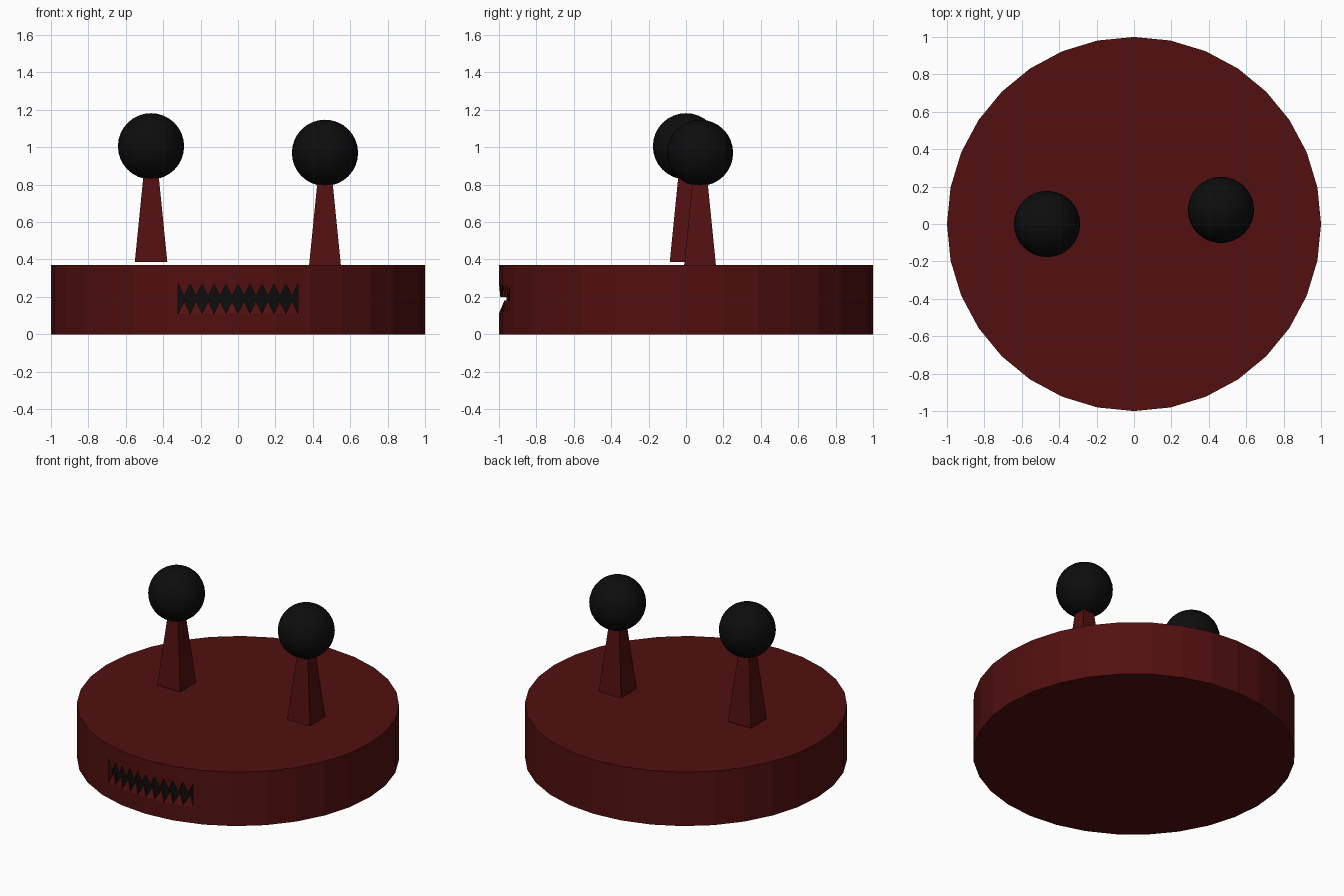
import bpy, bmesh, math

if "Cube" in bpy.data.objects:
    bpy.data.objects.remove(bpy.data.objects["Cube"])

def material(name, rgb):
    m = bpy.data.materials.new(name)
    m.diffuse_color = (*rgb, 1)
    m.use_nodes = True
    m.node_tree.nodes["Principled BSDF"].inputs["Base Color"].default_value = m.diffuse_color
    return m

RED = material("dark_red", (0.085, 0.005, 0.005))
BLACK = material("black", (0.004, 0.004, 0.004))

def finish(name, bm, mat):
    bmesh.ops.recalc_face_normals(bm, faces=bm.faces[:])
    mesh = bpy.data.meshes.new(name)
    bm.to_mesh(mesh)
    bm.free()
    mesh.materials.append(mat)
    obj = bpy.data.objects.new(name, mesh)
    bpy.context.collection.objects.link(obj)
    return obj

def prism(bm, near, far):
    """Join two matching loops of points into a closed solid."""
    a = [bm.verts.new(p) for p in near]
    b = [bm.verts.new(p) for p in far]
    n = len(a)
    bm.faces.new(a)
    bm.faces.new(b[::-1])
    for i in range(n):
        j = (i + 1) % n
        bm.faces.new((a[i], a[j], b[j], b[i]))

HEIGHT, SIDES = 0.37, 32
MX, Z0, Z1 = 0.32, 0.11, 0.27      # mouth half width, bottom, top
DEPTH = 0.045

# corners of the disc, used to follow its faceted front
ring = [(math.cos(2 * math.pi * i / SIDES), math.sin(2 * math.pi * i / SIDES))
        for i in range(SIDES)]
front = sorted(p for p in ring if p[1] < -0.5)

def surf(x):
    for (xa, ya), (xb, yb) in zip(front, front[1:]):
        if xa <= x <= xb:
            return ya + (yb - ya) * (x - xa) / (xb - xa)

def mouth_slab(name, half, z0, z1, y_front, back, mat):
    xs = [-half] + [p[0] for p in front if abs(p[0]) < half - 0.01] + [half]
    line = [(x, surf(x) + back) for x in xs]
    line += [(x, y_front(x)) for x in xs[::-1]]
    bm = bmesh.new()
    prism(bm, [(x, y, z0) for x, y in line], [(x, y, z1) for x, y in line])
    return finish(name, bm, mat)

# disc body with a shallow mouth recess
bm = bmesh.new()
prism(bm, [(x, y, 0) for x, y in ring], [(x, y, HEIGHT) for x, y in ring])
body = finish("disc_body", bm, RED)
cutter = mouth_slab("mouth_cutter", MX, Z0, Z1, lambda x: -1.1, DEPTH, RED)
cutter.hide_render = True
mod = body.modifiers.new("mouth", 'BOOLEAN')
mod.operation, mod.solver, mod.object = 'DIFFERENCE', 'EXACT', cutter
bpy.context.view_layer.objects.active = body
bpy.ops.object.modifier_apply(modifier=mod.name)
bpy.data.objects.remove(cutter)

# black lining at the back of the mouth
mouth_slab("mouth_lining", MX + 0.005, Z0 - 0.005, Z1 + 0.005,
           lambda x: surf(x) + DEPTH - 0.004, DEPTH + 0.01, BLACK)

# two rows of pointed teeth; the lower row leans inwards
def teeth(name, base_z, tip_z, lean, count=10):
    bm = bmesh.new()
    w = 2 * MX / count
    for i in range(count):
        x = -MX + w * i
        pts = [(x, surf(x), base_z), (x + w, surf(x + w), base_z),
               (x + w / 2, surf(x + w / 2) + lean, tip_z)]
        prism(bm, pts, [(px, py + 0.012, pz) for px, py, pz in pts])
    return finish(name, bm, RED)

teeth("upper_teeth", Z1, 0.2, 0.004)
teeth("lower_teeth", Z0, 0.18, 0.025)

# eye stalks with ball eyes
def eye(side, x, y, z):
    def square(h, zz):
        return [(x - h, y - h, zz), (x + h, y - h, zz),
                (x + h, y + h, zz), (x - h, y + h, zz)]
    bm = bmesh.new()
    prism(bm, square(0.087, z - 0.62), square(0.03, z - 0.05))
    finish(side + "_eye_stalk", bm, RED)
    bm = bmesh.new()
    bmesh.ops.create_uvsphere(bm, u_segments=32, v_segments=16, radius=0.177)
    bmesh.ops.translate(bm, verts=bm.verts[:], vec=(x, y, z))
    for f in bm.faces:
        f.smooth = True
    finish(side + "_eye_ball", bm, BLACK)

eye("left", -0.465, 0.0, 1.005)
eye("right", 0.465, 0.075, 0.97)
